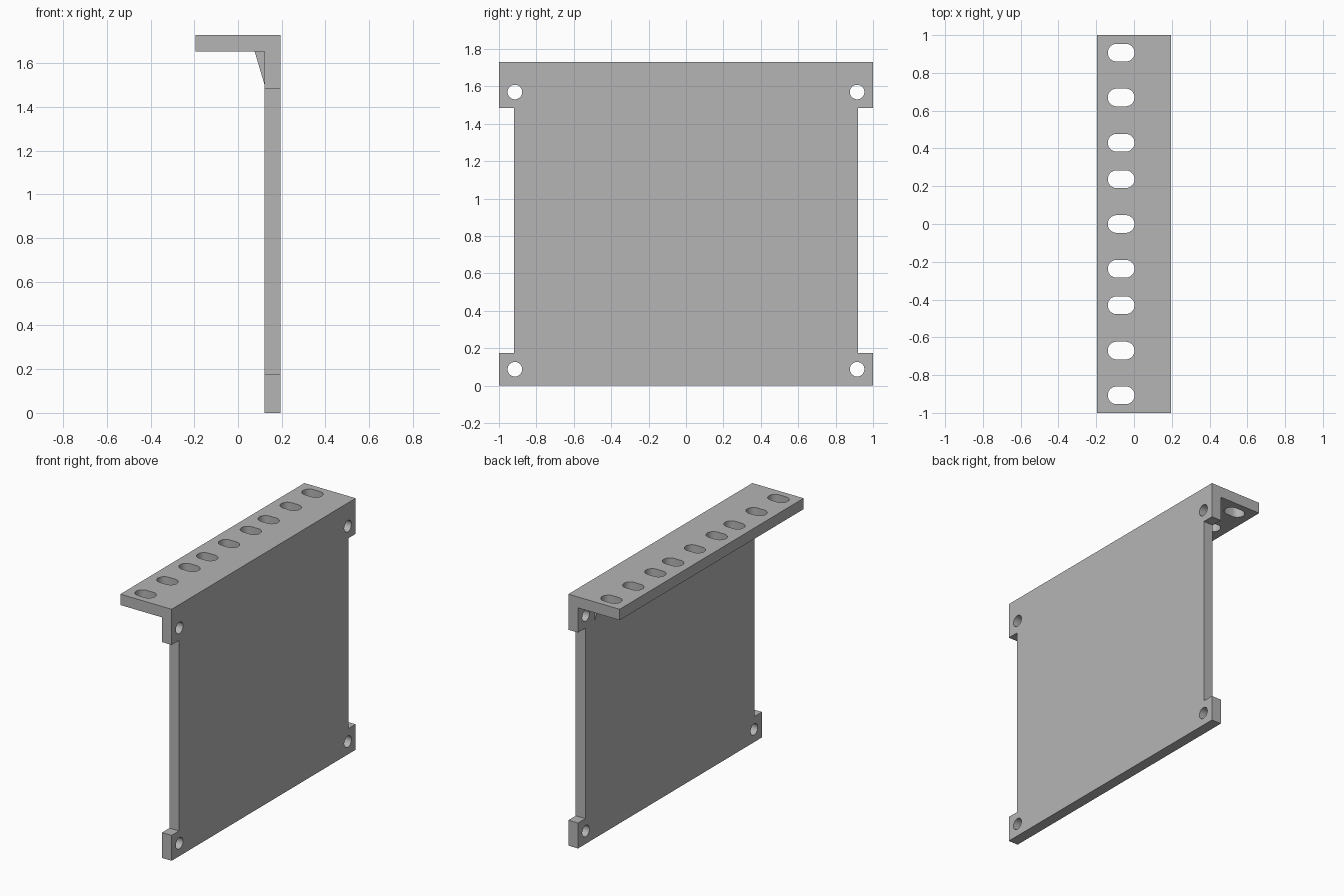
import bpy, bmesh, math
from mathutils import Matrix, Vector

cube = bpy.data.objects.get("Cube")
if cube:
    bpy.data.objects.remove(cube, do_unlink=True)

grey = bpy.data.materials.new("plain grey")
grey.use_nodes = True
colour = (0.46, 0.46, 0.46, 1)
grey.diffuse_color = colour
grey.node_tree.nodes["Principled BSDF"].inputs["Base Color"].default_value = colour

# Plate lies in the YZ plane, flange in XY, ribs in XZ: columns are the profile axes and depth axis
YZ = Matrix(((0, 0, 1), (1, 0, 0), (0, 1, 0)))
XY = Matrix.Identity(3)
XZ = Matrix(((1, 0, 0), (0, 0, 1), (0, 1, 0)))


def slot(cx, cy, radius, straight=0.0, steps=32):
    """Closed loop: a circle, or a rounded slot stretched along the first axis."""
    points = []
    for i in range(steps):
        a = math.tau * (i + 0.5) / steps
        shift = math.copysign(straight / 2, math.cos(a))
        points.append((cx + shift + radius * math.cos(a), cy + radius * math.sin(a)))
    return points


def slab(name, loops, axes, start, end):
    """Fill an outline with its holes and extrude it along the depth axis."""
    bm = bmesh.new()
    edges = []
    for loop in loops:
        verts = [bm.verts.new(axes @ Vector((u, v, start))) for u, v in loop]
        edges += [bm.edges.new((a, b)) for a, b in zip(verts, verts[1:] + verts[:1])]
    bmesh.ops.triangle_fill(bm, edges=edges, use_beauty=True)
    result = bmesh.ops.extrude_face_region(bm, geom=bm.faces[:], use_keep_orig=True)
    moved = [g for g in result["geom"] if isinstance(g, bmesh.types.BMVert)]
    bmesh.ops.translate(bm, verts=moved, vec=axes @ Vector((0, 0, end - start)))
    bmesh.ops.recalc_face_normals(bm, faces=bm.faces[:])
    mesh = bpy.data.meshes.new(name)
    bm.to_mesh(mesh)
    bm.free()
    mesh.materials.append(grey)
    obj = bpy.data.objects.new(name, mesh)
    bpy.context.collection.objects.link(obj)
    return obj


half_x, inner_x = 0.195, 0.122
top, under = 1.73, 1.655

# Upright plate with notched sides and a bolt hole in each corner tab
right_side = [(1, 0), (1, 0.175), (0.92, 0.175), (0.92, 1.485), (1, 1.485), (1, under)]
outline = right_side + [(-y, z) for y, z in reversed(right_side)]
bolt_holes = [slot(s * 0.915, z, 0.039) for s in (-1, 1) for z in (0.088, 1.57)]
slab("upright_plate", [outline] + bolt_holes, YZ, inner_x, half_x)

# Top flange with a row of rounded slots
slot_rows = [0, 0.237, 0.43, 0.67, 0.907]
slot_ys = slot_rows + [-y for y in slot_rows[1:]]
rim = [(-half_x, -1), (half_x, -1), (half_x, 1), (-half_x, 1)]
slots = [slot(-0.068, y, 0.047, 0.048) for y in slot_ys]
slab("top_flange", [rim] + slots, XY, under, top)

# Small triangular ribs under the flange, midway between slots
triangle = [(0.076, under), (inner_x, under), (inner_x, 1.5)]
for near, far in zip(slot_rows, slot_rows[1:]):
    for side, label in ((1, "back"), (-1, "front")):
        y = side * (near + far) / 2
        slab(f"{label}_rib", [triangle], XZ, y - 0.03, y + 0.03)

# Smooth the round hole walls, keep the edges crisp
bpy.ops.object.select_all(action="DESELECT")
for obj in bpy.context.collection.objects:
    if obj.name.startswith(("upright_plate", "top_flange")):
        obj.select_set(True)
        bpy.context.view_layer.objects.active = obj
bpy.ops.object.shade_smooth_by_angle(angle=math.radians(30))
